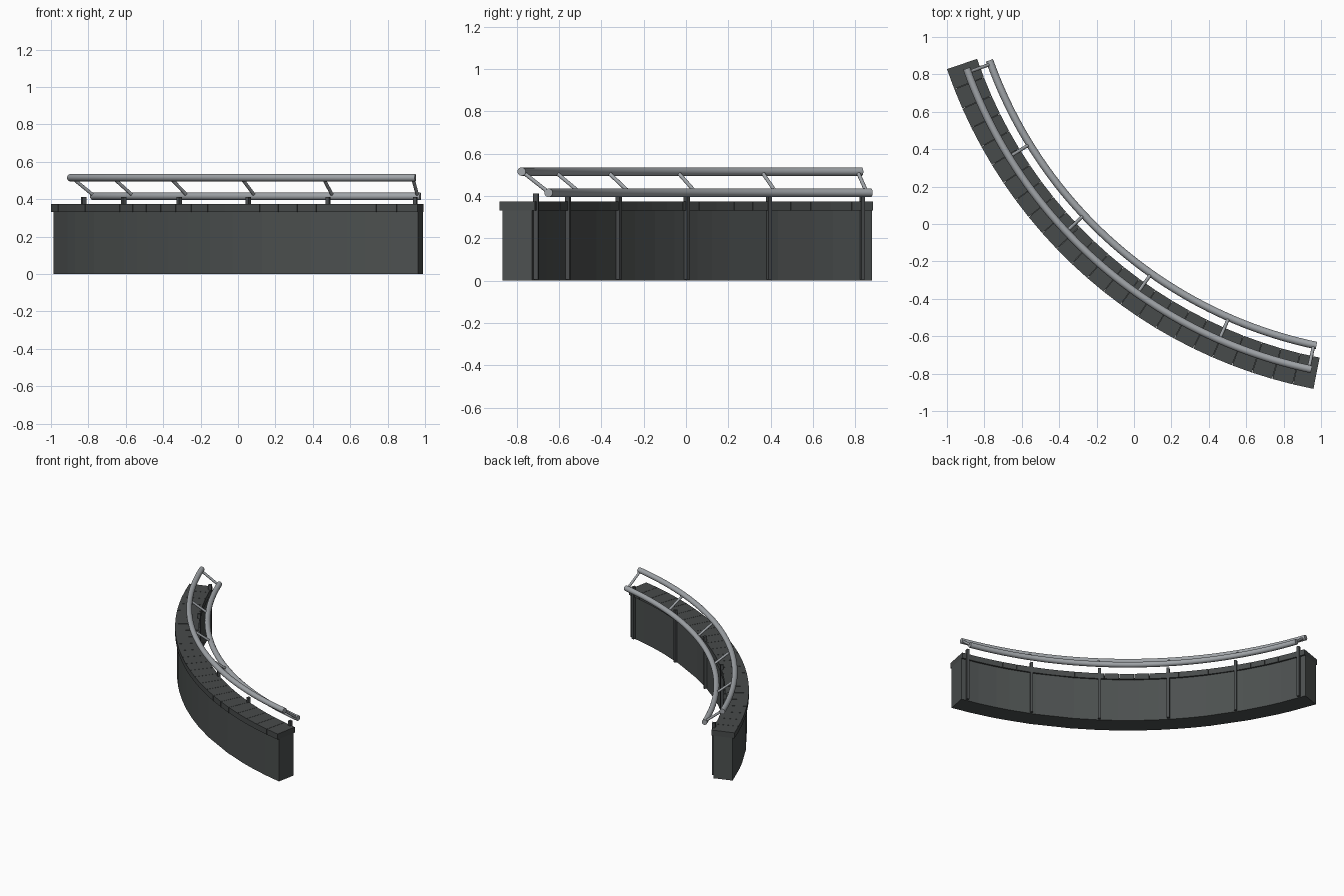
import bpy, bmesh, math
from mathutils import Vector

if "Cube" in bpy.data.objects:
    bpy.data.objects.remove(bpy.data.objects["Cube"])

CX, CY = 1.46, 1.67          # centre of the curved wall
A0, A1 = 18.9, 78.9          # sweep in degrees


def pt(r, a, z):
    a = math.radians(a)
    return Vector((CX - r * math.cos(a), CY - r * math.sin(a), z))


def mat(name, c):
    m = bpy.data.materials.new(name)
    m.diffuse_color = (*c, 1)
    m.use_nodes = True
    m.node_tree.nodes["Principled BSDF"].inputs["Base Color"].default_value = m.diffuse_color
    return m


WALL = mat("dark stone", (0.072, 0.08, 0.079))
COPE = mat("coping stone", (0.064, 0.07, 0.07))
POST = mat("dark metal", (0.07, 0.076, 0.078))
STEEL = mat("brushed steel", (0.35, 0.37, 0.39))


def finish(name, bm, m, smooth=False):
    bmesh.ops.recalc_face_normals(bm, faces=bm.faces)
    me = bpy.data.meshes.new(name)
    bm.to_mesh(me)
    bm.free()
    me.materials.append(m)
    ob = bpy.data.objects.new(name, me)
    bpy.context.collection.objects.link(ob)
    if smooth:
        bpy.ops.object.select_all(action='DESELECT')
        ob.select_set(True)
        bpy.context.view_layer.objects.active = ob
        bpy.ops.object.shade_smooth_by_angle(angle=math.radians(40))
    return ob


def sweep(bm, rings):
    """Closed solid through a list of cross-section rings."""
    vs = [[bm.verts.new(p) for p in r] for r in rings]
    n = len(vs[0])
    for a, b in zip(vs, vs[1:]):
        for i in range(n):
            j = (i + 1) % n
            bm.faces.new((a[i], a[j], b[j], b[i]))
    bm.faces.new(vs[0])
    bm.faces.new(vs[-1][::-1])


def block(r0, r1, z0, z1, angles):
    return [[pt(r0, a, z0), pt(r1, a, z0), pt(r1, a, z1), pt(r0, a, z1)] for a in angles]


# Wall: flat panels of uneven width
joints = [A0, 23.5, 25.7, 30.4, 36.8, 39.3, 41.4, 44.9, 48, 51.5, 54.8,
          59, 65.5, 70.1, 72.4, 75.7, A1]
bm = bmesh.new()
sweep(bm, block(2.443, 2.586, 0, 0.332, joints))
finish("wall", bm, WALL)

# Coping: row of wedge slabs with hairline joints
N = 24
step = (A1 - A0) / N
bm = bmesh.new()
for i in range(N):
    a = A0 + i * step
    g0 = 0.025 if i else 0
    g1 = 0.025 if i < N - 1 else 0
    sweep(bm, block(2.43, 2.6, 0.332, 0.375, (a + g0, a + step - g1)))
finish("coping_slabs", bm, COPE)


# Two curved handrails
def rail(name, r, z, rad, sides=20, segs=48):
    bm = bmesh.new()
    rings = []
    for k in range(segs + 1):
        a = 19.6 + (78.2 - 19.6) * k / segs
        rings.append([pt(r + rad * math.cos(t), a, z + rad * math.sin(t))
                      for t in (2 * math.pi * s / sides for s in range(sides))])
    sweep(bm, rings)
    finish(name, bm, STEEL, True)


rail("upper_rail", 2.5, 0.515, 0.02)
rail("lower_rail", 2.37, 0.415, 0.02)

# Posts on the inner face and slanted struts joining the rails
posts, struts = bmesh.new(), bmesh.new()
for i in range(6):
    a = 20.1 + 11.55 * i
    sweep(posts, block(2.422, 2.445, 0.005, 0.412, (a - 0.23, a + 0.23)))
    p, q = pt(2.5, a, 0.515), pt(2.37, a, 0.415)
    d = (q - p).normalized()
    u = d.cross(Vector((0, 0, 1))).normalized()
    v = d.cross(u)
    sweep(struts, [[c + 0.009 * (u * math.cos(t) + v * math.sin(t))
                    for t in (math.pi * s / 6 for s in range(12))] for c in (p, q)])
finish("posts", posts, POST)
finish("rail_struts", struts, STEEL, True)
